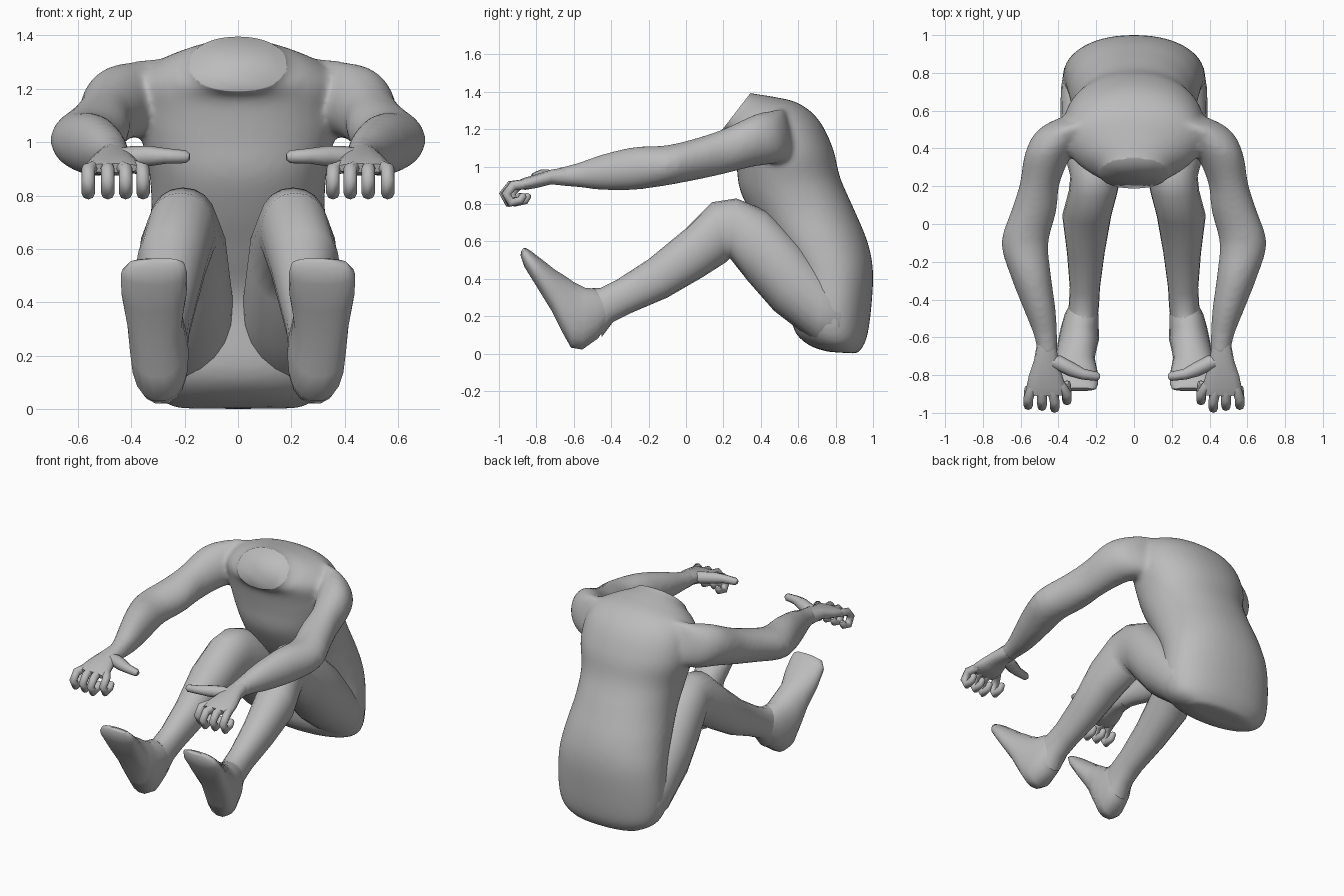
import bpy, bmesh, math
from mathutils import Vector

if "Cube" in bpy.data.objects:
    bpy.data.objects.remove(bpy.data.objects["Cube"])

skin = bpy.data.materials.new("grey_skin")
skin.diffuse_color = (0.5, 0.5, 0.5, 1)
skin.use_nodes = True
skin.node_tree.nodes["Principled BSDF"].inputs["Base Color"].default_value = skin.diffuse_color


def finish(name, bm, mirror):
    bmesh.ops.recalc_face_normals(bm, faces=bm.faces)
    me = bpy.data.meshes.new(name)
    bm.to_mesh(me)
    bm.free()
    me.materials.append(skin)
    ob = bpy.data.objects.new(name, me)
    bpy.context.collection.objects.link(ob)
    for p in me.polygons:
        p.use_smooth = len(p.vertices) == 4
    if mirror:
        ob.modifiers.new("mirror", 'MIRROR').use_mirror_merge = False
    return ob


def skin_rings(bm, rings):
    """Bridge rings of points and close both ends."""
    vs = [[bm.verts.new(p) for p in r] for r in rings]
    n = len(vs[0])
    for a, b in zip(vs, vs[1:]):
        for i in range(n):
            bm.faces.new((a[i], a[(i + 1) % n], b[(i + 1) % n], b[i]))
    bm.faces.new(vs[0])
    bm.faces.new(vs[-1])


def refine(sections, steps):
    """Extra sections in between, along a smooth curve."""
    flat = [Vector((*t, *b, x, w)) for t, b, x, w in sections]
    out = []
    for i in range(len(flat) - 1):
        p0, p1, p2, p3 = (flat[min(max(i + k, 0), len(flat) - 1)] for k in (-1, 0, 1, 2))
        for s in range(steps):
            t = s / steps
            out.append((2 * p1 + (p2 - p0) * t + (2 * p0 - 5 * p1 + 4 * p2 - p3) * t ** 2
                        + (3 * p1 - p0 - 3 * p2 + p3) * t ** 3) / 2)
    return [((v[0], v[1]), (v[2], v[3]), v[4], v[5]) for v in out + [flat[-1]]]


def loft(bm, sections, n=18, power=1.0, flip=1, steps=1):
    """Section = (upper y, z), (lower y, z), centre x, half width."""
    rings = []
    for top, bot, xc, hw in refine(sections, steps):
        t, b = Vector((0, *top)), Vector((0, *bot))
        mid, half = (t + b) / 2, (t - b) / 2
        ring = []
        for i in range(n):
            a = 2 * math.pi * i / n
            c, s = math.cos(a), math.sin(a)
            c, s = (math.copysign(abs(v) ** power, v) for v in (c, s))
            ring.append(mid + half * s + Vector((flip * (xc + hw * c), 0, 0)))
        rings.append(ring)
    skin_rings(bm, rings)


def tube(bm, points, radii, n=8):
    """Round finger along a path, with a tapered tip."""
    pts = [Vector(p) for p in points]
    d = (pts[-1] - pts[-2]).normalized()
    pts.append(pts[-1] + d * radii[-1] * 0.6)
    radii = list(radii) + [radii[-1] * 0.5]
    rings = []
    for i, p in enumerate(pts):
        t = (pts[min(i + 1, len(pts) - 1)] - pts[max(i - 1, 0)]).normalized()
        u = t.cross(Vector((1, 0, 0)) if abs(t.x) < 0.7 else Vector((0, 0, 1))).normalized()
        w = t.cross(u)
        rings.append([p + radii[i] * (u * math.cos(k * 2 * math.pi / n) + w * math.sin(k * 2 * math.pi / n))
                      for k in range(n)])
    skin_rings(bm, rings)


# torso, from seat to just past the neck cut
torso = [((.92, 0), (.76, .01), 0, .23), ((.965, .08), (.65, .05), 0, .335),
         ((.99, .24), (.57, .15), 0, .375), ((1.0, .44), (.55, .40), 0, .365),
         ((.97, .60), (.46, .57), 0, .345), ((.895, .78), (.36, .73), 0, .325),
         ((.825, .94), (.29, .87), 0, .335), ((.785, 1.10), (.27, 1.0), 0, .37),
         ((.71, 1.25), (.255, 1.09), 0, .37), ((.60, 1.34), (.24, 1.15), 0, .35),
         ((.46, 1.375), (.215, 1.18), 0, .27), ((.34, 1.395), (.185, 1.19), 0, .175),
         ((.26, 1.43), (.12, 1.25), 0, .16)]
# arm, from inside the chest over the shoulder to the wrist
arm = [((.53, 1.325), (.60, 1.08), .20, .12), ((.51, 1.315), (.57, 1.05), .30, .13),
       ((.46, 1.30), (.50, 1.02), .385, .14),
       ((.37, 1.28), (.36, 1.0), .455, .125),
       ((.22, 1.21), (.20, .96), .50, .105), ((.08, 1.16), (.06, .93), .53, .12),
       ((-.10, 1.115), (-.10, .90), .578, .125), ((-.28, 1.105), (-.28, .875), .545, .107),
       ((-.45, 1.065), (-.45, .875), .50, .085), ((-.58, 1.02), (-.58, .89), .47, .064),
       ((-.70, .99), (-.70, .90), .455, .05)]
bm = bmesh.new()
loft(bm, torso, 40, 0.92, steps=4)
for side in (1, -1):
    loft(bm, arm, 24, flip=side, steps=3)
body = finish("torso_and_arms", bm, False)
m = body.modifiers.new("blend", 'REMESH')
m.mode, m.voxel_size, m.use_smooth_shade = 'VOXEL', 0.014, True
m = body.modifiers.new("soften", 'SMOOTH')
m.factor, m.iterations = 0.5, 12

# flat cut at the neck
bm = bmesh.new()
bmesh.ops.create_cube(bm, size=0.5)
cutter = finish("neck_cutter", bm, False)
normal = Vector((0, -0.79, 0.61)).normalized()
cutter.rotation_euler = normal.to_track_quat('Z', 'Y').to_euler()
cutter.location = Vector((0, .265, 1.29)) + normal * 0.25
cutter.hide_render = True
cutter.hide_viewport = True
m = body.modifiers.new("neck_cut", 'BOOLEAN')
m.operation, m.object, m.solver = 'DIFFERENCE', cutter, 'EXACT'

# legs, from hip over the knee to the ankle
leg = [((.90, .30), (.88, .08), .20, .11), ((.84, .37), (.81, .03), .205, .165),
       ((.74, .44), (.69, .06), .20, .187),
       ((.61, .60), (.47, .23), .205, .185), ((.43, .765), (.33, .39), .205, .165),
       ((.27, .83), (.235, .51), .205, .132), ((.14, .81), (.215, .49), .215, .13),
       ((0, .67), (.09, .41), .25, .13), ((-.20, .505), (-.10, .30), .255, .10),
       ((-.37, .395), (-.30, .215), .26, .08), ((-.46, .35), (-.39, .17), .265, .08),
       ((-.50, .35), (-.45, .09), .27, .08)]
bm = bmesh.new()
loft(bm, leg, 20, 0.93)
finish("leg", bm, True)

# feet, heel to toes
foot = [((-.44, .32), (-.41, .17), .27, .07), ((-.49, .35), (-.47, .08), .278, .09),
        ((-.54, .355), (-.555, .02), .287, .10), ((-.60, .385), (-.615, .03), .292, .108),
        ((-.65, .42), (-.665, .12), .303, .106),
        ((-.70, .45), (-.72, .23), .312, .104), ((-.77, .505), (-.80, .36), .314, .122),
        ((-.83, .55), (-.865, .465), .314, .124), ((-.855, .565), (-.885, .525), .305, .105),
        ((-.868, .565), (-.88, .55), .285, .06)]
bm = bmesh.new()
loft(bm, foot, 18, 0.88)
finish("foot", bm, True)

# hands: palm, four curled fingers, thumb
palm = [((-.63, 1.0), (-.63, .895), .463, .05), ((-.72, .985), (-.72, .905), .465, .064),
        ((-.80, .96), (-.80, .885), .468, .088), ((-.87, .94), (-.86, .875), .465, .105),
        ((-.91, .92), (-.90, .885), .465, .097)]
bm = bmesh.new()
loft(bm, palm, 14, 0.85)
for x0, x1, dy in ((.39, .355, .04), (.44, .42, 0), (.49, .487, .01), (.535, .56, .015)):
    tube(bm, [(x0, -.85, .908), (x1, -.94 + dy, .898), (x1, -.975 + dy, .855),
              (x1, -.95 + dy, .808), (x1, -.90 + dy, .82), (x1, -.885 + dy, .845)],
         [.026, .026, .025, .025, .022, .02])
tube(bm, [(.48, -.72, .945), (.40, -.735, .945), (.33, -.77, .948), (.27, -.795, .948), (.195, -.807, .945)],
     [.025, .04, .038, .029, .024])
finish("hand", bm, True)
